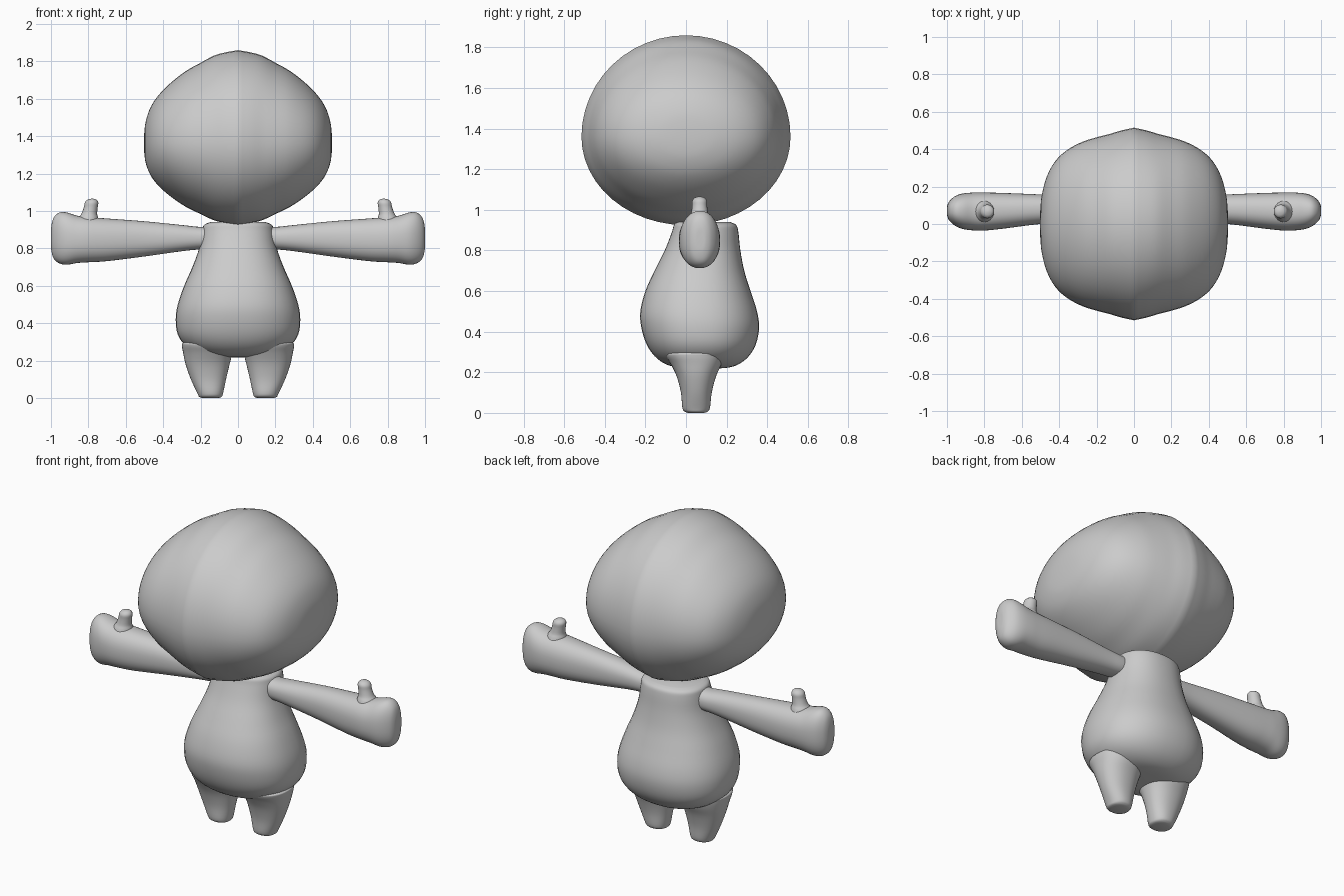
import bpy, bmesh, math
from mathutils import Vector

if "Cube" in bpy.data.objects:
    bpy.data.objects.remove(bpy.data.objects["Cube"])

grey = bpy.data.materials.new("soft_grey")
grey.diffuse_color = (0.6, 0.6, 0.6, 1)
grey.use_nodes = True
grey.node_tree.nodes["Principled BSDF"].inputs["Base Color"].default_value = grey.diffuse_color


def smooth_rows(rows, steps):
    """Catmull-Rom interpolation between section rows."""
    rows = [Vector(r) for r in rows]
    ext = [rows[0] * 2 - rows[1]] + rows + [rows[-1] * 2 - rows[-2]]
    out = []
    for i in range(1, len(ext) - 2):
        a, b, c, d = ext[i - 1:i + 3]
        for k in range(steps):
            t = k / steps
            out.append(0.5 * (2 * b + (c - a) * t + (2 * a - 5 * b + 4 * c - d) * t * t
                              + (3 * b - a - 3 * c + d) * t ** 3))
    return out + [rows[-1]]


def loft(name, axis, rows, power=2.0, steps=4, sides=40, mirror=False, open_start=False):
    """Rows are (position, low u, high u, low v, high v, mid v) along x or z."""
    bm = bmesh.new()
    rings = []
    for p, u0, u1, v0, v1, vm in smooth_rows(rows, steps):
        ring = []
        for i in range(sides):
            a = math.tau * i / sides
            c, s = math.cos(a), math.sin(a)
            c = math.copysign(abs(c) ** (2 / power), c)
            s = math.copysign(abs(s) ** (2 / power), s)
            u = (u0 + u1) / 2 + c * (u1 - u0) / 2
            v = vm + s * ((v1 - vm) if s > 0 else (vm - v0))
            ring.append(bm.verts.new((p, u, v) if axis == "x" else (u, v, p)))
        rings.append(ring)
    for r, q in zip(rings, rings[1:]):
        for i in range(sides):
            j = (i + 1) % sides
            bm.faces.new((r[i], r[j], q[j], q[i]))
    bm.faces.new(rings[-1])
    if not open_start:
        bm.faces.new(rings[0])
    bmesh.ops.recalc_face_normals(bm, faces=bm.faces)
    # an open half keeps its faces pointing away from the centre
    bm.normal_update()
    if bm.faces and sum(f.normal.dot(f.calc_center_median() - rings_mid(rings)) for f in bm.faces) < 0:
        bmesh.ops.reverse_faces(bm, faces=bm.faces)
    me = bpy.data.meshes.new(name)
    bm.to_mesh(me)
    bm.free()
    me.materials.append(grey)
    me.shade_smooth()
    ob = bpy.data.objects.new(name, me)
    bpy.context.collection.objects.link(ob)
    if mirror:
        m = ob.modifiers.new("mirror", "MIRROR")
        m.use_axis = (True, False, False)
    return ob


def rings_mid(rings):
    pts = [v.co for r in rings for v in r]
    return sum(pts, Vector()) / len(pts)


# head: side outline shrinking outwards, with a soft ridge on the centre line
stations = [(0, 1, 1), (.07, .97, .975), (.13, .935, .94), (.2, .90, .865), (.28, .85, .775),
            (.36, .765, .65), (.42, .655, .53), (.465, .50, .40), (.492, .31, .25),
            (.501, .15, .12), (.503, .01, .01)]
loft("head", "x", [(x, -.515 * sy, .515 * sy, 1.36 - .435 * sz, 1.36 + .5 * sz, 1.36)
                   for x, sy, sz in stations], steps=3, sides=48, mirror=True, open_start=True)

# body: pear shape leaning back
body = [(.218, .03, .02, .10), (.222, .12, -.03, .20), (.24, .21, -.10, .26), (.28, .28, -.155, .31),
        (.34, .322, -.195, .345), (.42, .333, -.22, .36), (.50, .322, -.225, .35), (.60, .288, -.20, .318),
        (.70, .244, -.155, .287), (.80, .208, -.105, .268), (.89, .192, -.07, .258),
        (.925, .182, -.06, .248), (.94, .15, -.05, .22)]
loft("body", "z", [(z, -w, w, f, b, (f + b) / 2) for z, w, f, b in body], power=2.25)

# arms with rounded mitten hands
arm = [(.10, .02, .145, .80, .92), (.20, .015, .15, .795, .915), (.30, .01, .15, .785, .925),
       (.50, .0, .158, .757, .945), (.70, -.025, .166, .732, .96), (.80, -.035, .168, .726, .968),
       (.86, -.034, .168, .722, .975), (.915, -.027, .163, .713, .992), (.955, -.01, .15, .72, .992),
       (.985, .015, .125, .745, .965), (.998, .04, .10, .79, .92), (1.0, .06, .08, .84, .87)]
loft("arm", "x", [(x, f, b, l, h, (l + h) / 2) for x, f, b, l, h in arm], power=2.3, mirror=True)

# thumbs on top of the hands
thumb = [(.93, .805, .065), (.965, .80, .052), (.985, .795, .042), (1.02, .787, .037),
         (1.045, .783, .036), (1.06, .781, .024), (1.066, .78, .005)]
loft("thumb", "z", [(z, x - r, x + r, .067 - r, .067 + r, .067) for z, x, r in thumb],
     sides=20, steps=3, mirror=True)

# tapered legs with rounded feet
leg = [(0, .105, .19, .01, .09), (.006, .088, .207, -.006, .106), (.025, .08, .217, -.018, .118),
       (.10, .064, .252, -.025, .127), (.18, .045, .28, -.046, .148), (.24, .03, .293, -.075, .175),
       (.28, .03, .300, -.098, .186), (.295, .05, .295, -.09, .18), (.31, .10, .25, -.03, .12)]
loft("leg", "z", [(z, a, b, f, k, (f + k) / 2) for z, a, b, f, k in leg], power=2.2, mirror=True)
